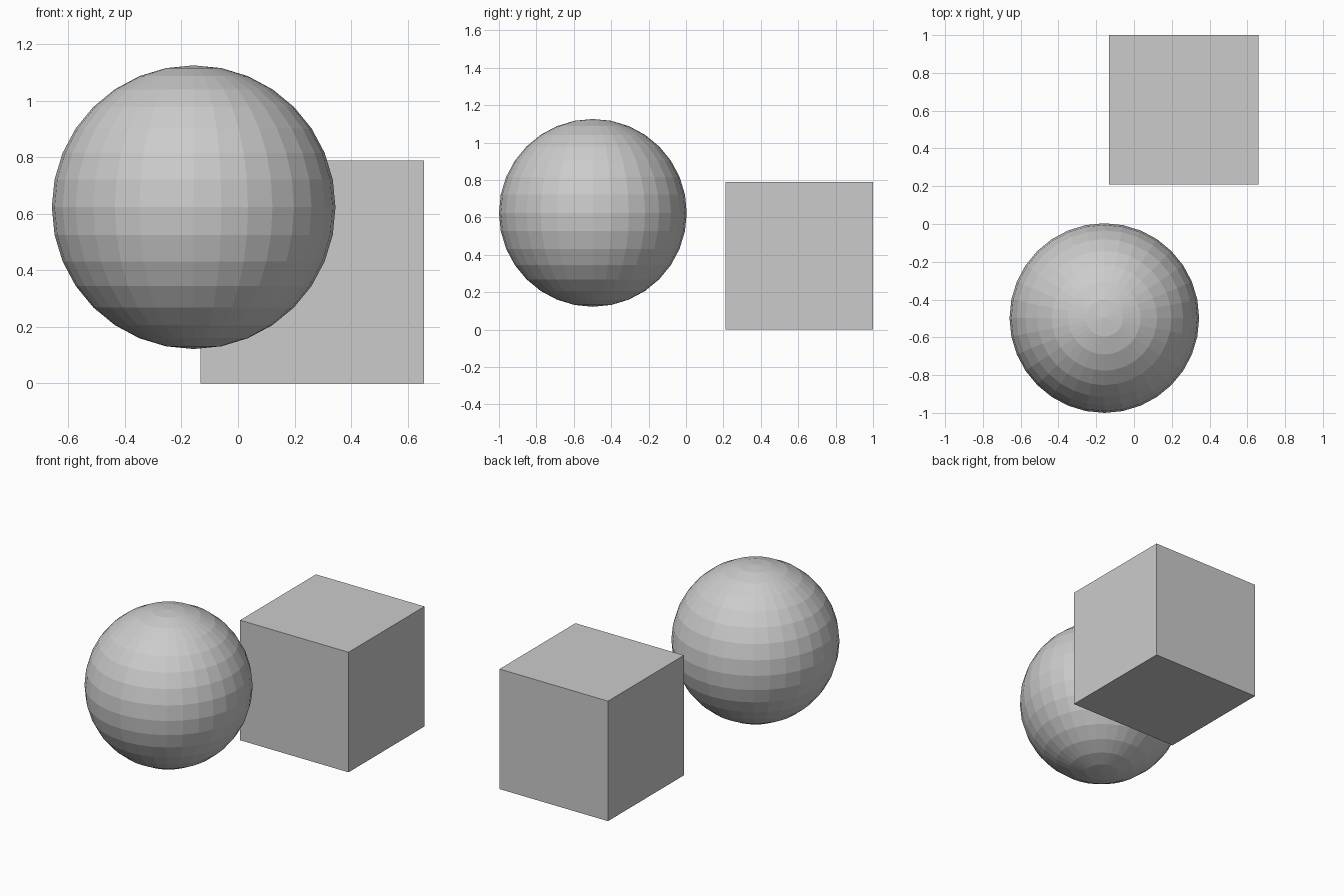
import bpy

if "Cube" in bpy.data.objects:
    bpy.data.objects.remove(bpy.data.objects["Cube"])

# Floating faceted ball
bpy.ops.mesh.primitive_uv_sphere_add(segments=32, ring_count=16, radius=0.502,
                                     location=(-0.157, -0.498, 0.624))
bpy.context.object.name = "ball"

# Cube resting on the ground
size = 0.79
bpy.ops.mesh.primitive_cube_add(size=size, location=(0.263, 1 - size / 2, size / 2))
bpy.context.object.name = "cube"
